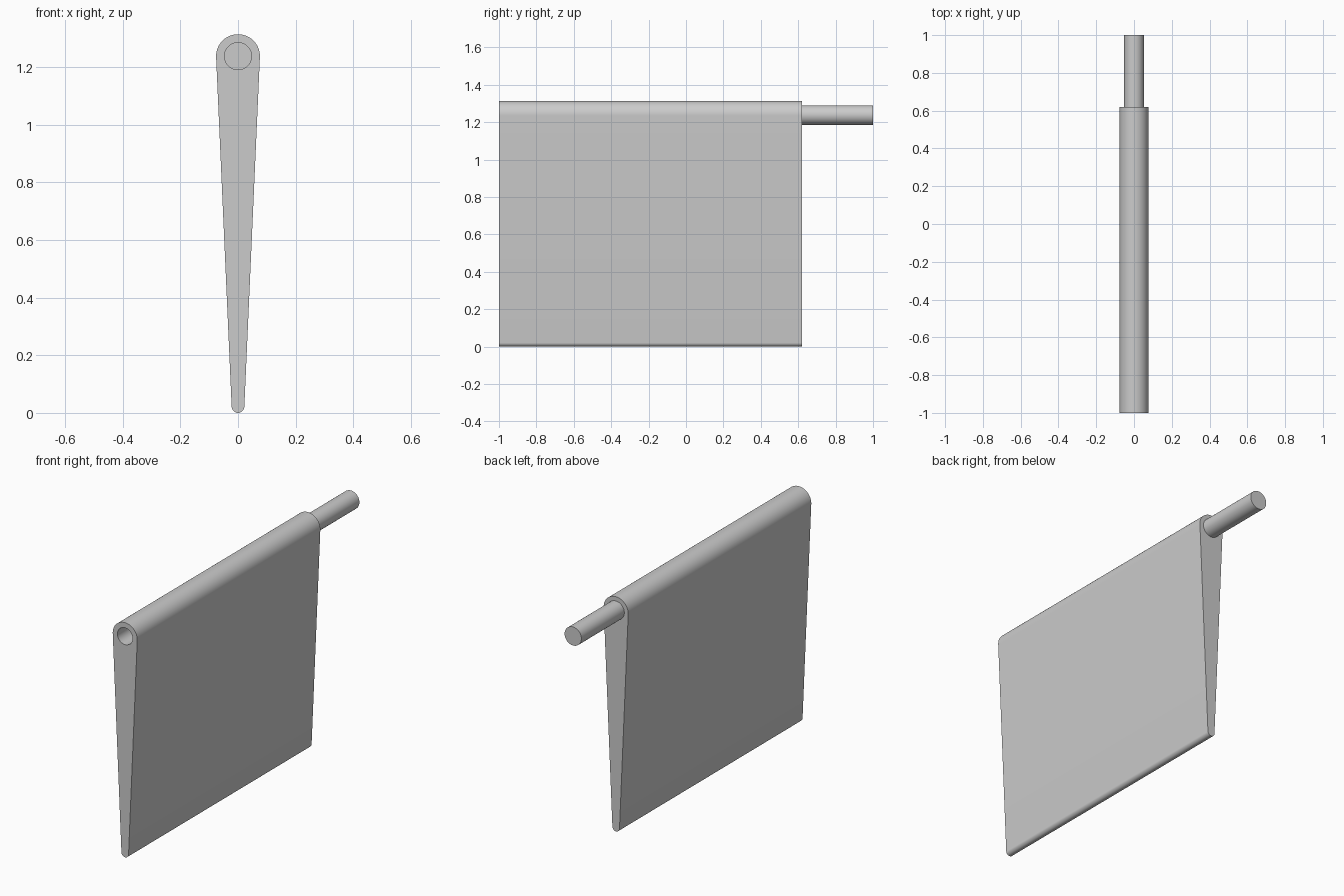
import bpy
import bmesh
from math import asin, cos, pi, radians, sin

if "Cube" in bpy.data.objects:
    bpy.data.objects.remove(bpy.data.objects["Cube"], do_unlink=True)

FRONT, PANEL_BACK, BACK = -1.0, 0.62, 1.0
AXIS_Z, TOP_R, TIP_R = 1.238, 0.076, 0.022
PIN_R, HOLE_R, HOLE_DEPTH = 0.052, 0.047, 0.4

grey = bpy.data.materials.new("plain grey")
grey.use_nodes = True
grey.diffuse_color = (0.6, 0.6, 0.6, 1)
grey.node_tree.nodes["Principled BSDF"].inputs["Base Color"].default_value = grey.diffuse_color


def arc(z, radius, start, end, steps):
    angles = [start + (end - start) * i / steps for i in range(steps + 1)]
    return [(radius * cos(a), z + radius * sin(a)) for a in angles]


def extrude(name, outline, y0, y1):
    """Extrude an x-z outline along y."""
    bm = bmesh.new()
    face = bm.faces.new([bm.verts.new((x, y0, z)) for x, z in outline])
    moved = bmesh.ops.extrude_face_region(bm, geom=[face], use_keep_orig=True)["geom"]
    verts = [v for v in moved if isinstance(v, bmesh.types.BMVert)]
    bmesh.ops.translate(bm, verts=verts, vec=(0, y1 - y0, 0))
    bmesh.ops.recalc_face_normals(bm, faces=bm.faces)
    mesh = bpy.data.meshes.new(name)
    bm.to_mesh(mesh)
    bm.free()
    mesh.materials.append(grey)
    obj = bpy.data.objects.new(name, mesh)
    bpy.context.collection.objects.link(obj)
    return obj


def select(obj):
    bpy.ops.object.select_all(action="DESELECT")
    obj.select_set(True)
    bpy.context.view_layer.objects.active = obj


def circle(radius):
    return arc(AXIS_Z, radius, 0, 2 * pi, 64)[:-1]


# Tapered panel: two round ends joined by tangent sides
tilt = asin((TOP_R - TIP_R) / (AXIS_Z - TIP_R))
profile = arc(AXIS_Z, TOP_R, -tilt, pi + tilt, 40)
profile += arc(TIP_R, TIP_R, pi + tilt, 2 * pi - tilt, 24)
panel = extrude("tapered_panel", profile, FRONT, PANEL_BACK)

# Blind socket in the front end
cutter = extrude("socket_cutter", circle(HOLE_R), FRONT - 0.1, FRONT + HOLE_DEPTH)
cutter.hide_render = True
cut = panel.modifiers.new("socket", "BOOLEAN")
cut.operation = "DIFFERENCE"
cut.solver = "EXACT"
cut.object = cutter
select(panel)
bpy.ops.object.modifier_apply(modifier=cut.name)
bpy.data.objects.remove(cutter, do_unlink=True)

# Hinge pin out of the back end
pin = extrude("hinge_pin", circle(PIN_R), PANEL_BACK - 0.01, BACK)

for part in (panel, pin):
    select(part)
    bpy.ops.object.shade_smooth_by_angle(angle=radians(30))
